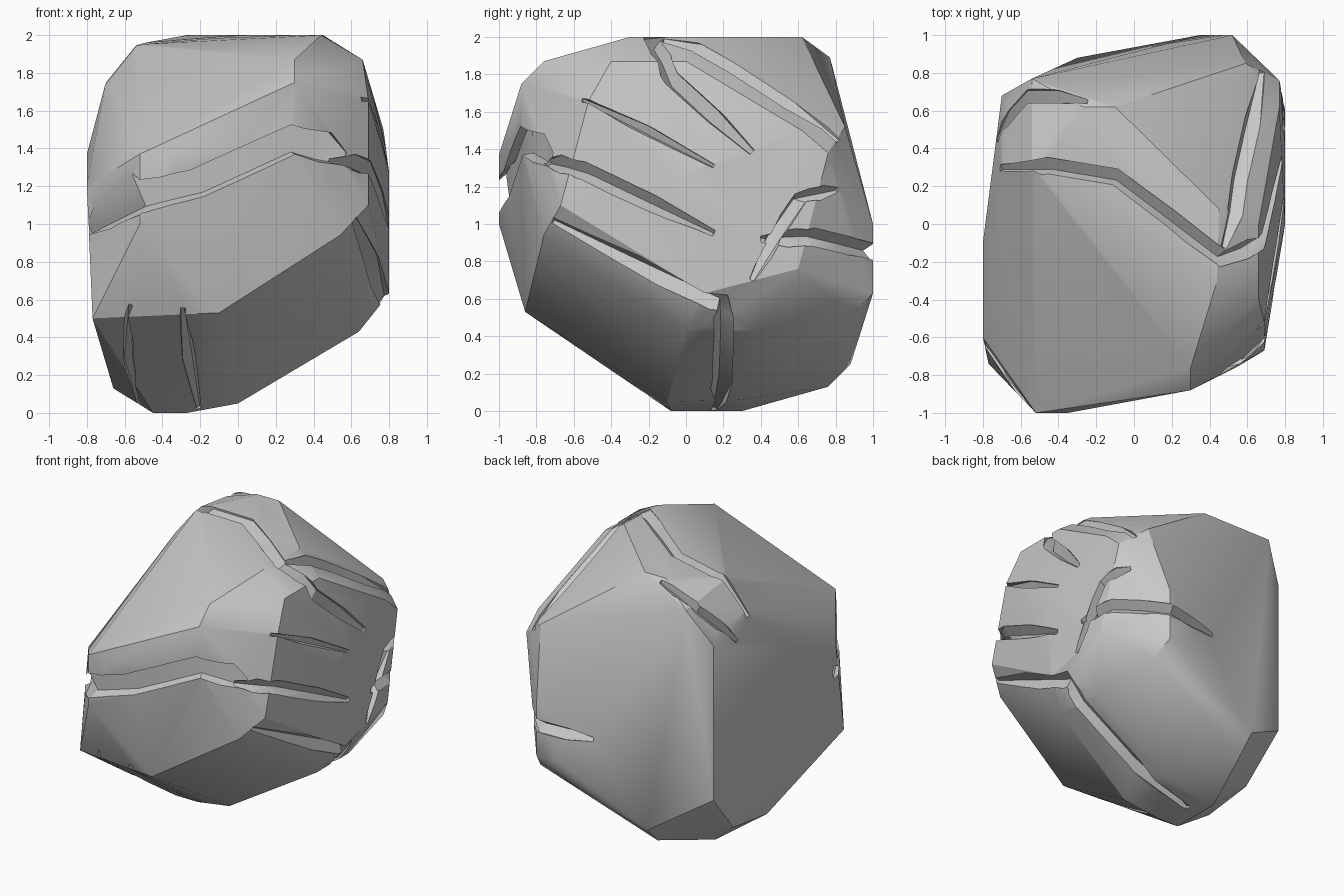
import bpy, bmesh, math
from mathutils import Vector

if "Cube" in bpy.data.objects:
    bpy.data.objects.remove(bpy.data.objects["Cube"], do_unlink=True)

CENTRE = Vector((0, 0, 1))

# Stone colour
stone = bpy.data.materials.new("stone_grey")
stone.use_nodes = True
stone.diffuse_color = (0.58, 0.58, 0.58, 1)
for node in stone.node_tree.nodes:
    if node.type == 'BSDF_PRINCIPLED':
        node.inputs["Base Color"].default_value = stone.diffuse_color
        node.inputs["Roughness"].default_value = 0.9


def make_object(name, bm):
    """Turn a bmesh into a scene object with outward normals."""
    bmesh.ops.recalc_face_normals(bm, faces=bm.faces)
    mesh = bpy.data.meshes.new(name)
    bm.to_mesh(mesh)
    bm.free()
    obj = bpy.data.objects.new(name, mesh)
    bpy.context.scene.collection.objects.link(obj)
    return obj


# Corners that repeat on the opposite side, mirrored through the centre
mirrored_corners = [(-.52, -1, 1.37), (-.52, -1, 1), (-.35, -1, 1.37),
                    (.3, -.88, 1.75), (.3, -.76, 1.87), (.8, .1, .63),
                    (-.45, -.08, 0)]

# Corners of the lower block
lower_corners = [(-.1, -.86, .53), (.54, -.76, .94), (.64, 0, .43), (0, -.1, .05),
                 (-.27, -.08, 0), (-.66, 0, .13), (-.66, .39, .18),
                 (-.77, -.74, .5), (-.45, .3, 0), (0, .29, .06),
                 (.64, .38, .43), (.57, .88, .5), (.8, .6, .76), (-.7, .68, .5)]

# Corners of the upper block
upper_corners = [(.3, -.88, 1.42), (.66, -.4, 1.87), (.66, 0, 1.87),
                 (.69, -.52, 1.66), (.69, -.67, 1.1), (.8, 0, 1.27),
                 (.77, .76, 1.38), (.77, .62, 1.5), (.59, .85, 1.52),
                 (-.27, .62, 2), (-.1, .62, 2), (.44, -.3, 2),
                 (-.54, .77, 1.89), (-.54, .3, 1.95), (-.7, .68, 1.64),
                 (-.7, .3, 1.75), (-.8, -.6, 1.2)]

# Boulder body wrapped round its corners
bm = bmesh.new()
for corner in mirrored_corners:
    bm.verts.new(corner)
    bm.verts.new(2 * CENTRE - Vector(corner))
for corner in lower_corners + upper_corners:
    bm.verts.new(corner)
hull = bmesh.ops.convex_hull(bm, input=bm.verts)
loose = {item for item in hull["geom_interior"] + hull["geom_unused"]
         if isinstance(item, bmesh.types.BMVert)}
bmesh.ops.delete(bm, geom=list(loose), context='VERTS')
boulder = make_object("boulder", bm)
boulder.data.materials.append(stone)
bpy.context.view_layer.update()

cutters = []


def on_surface(point):
    """Push a point radially onto the boulder."""
    ray = (point - CENTRE).normalized()
    hit, position, _, _ = boulder.ray_cast(CENTRE + ray * 4, -ray)
    return position if hit else point


def crack(*path, width=.05, depth=.06, lip=1):
    """Cut a tapered wedge along the surface; lip widens its left bank."""
    path = [Vector(point) for point in path]
    points = []
    for start, end in zip(path, path[1:]):
        points += [on_surface(start), on_surface(start.lerp(end, .5))]
    points.append(on_surface(path[-1]))
    last = len(points) - 1

    bm = bmesh.new()
    rings = []
    for i, point in enumerate(points):
        out = (point - CENTRE).normalized()
        along = points[min(i + 1, last)] - points[max(i - 1, 0)]
        side = along.cross(out).normalized() * width
        taper = .35 if i in (0, last) else 1
        offsets = (out * .12, side * taper, -out * depth * taper,
                   -side * taper * lip)
        rings.append([bm.verts.new(point + offset) for offset in offsets])
    for ring, following in zip(rings, rings[1:]):
        for j in range(4):
            n = (j + 1) % 4
            bm.faces.new((ring[j], ring[n], following[n], following[j]))
    bm.faces.new(rings[0])
    bm.faces.new(rings[-1][::-1])

    cutter = make_object("crack_cutter", bm)
    cutter.hide_render = True
    cutters.append(cutter)
    modifier = boulder.modifiers.new("crack", 'BOOLEAN')
    modifier.operation = 'DIFFERENCE'
    modifier.solver = 'EXACT'
    modifier.object = cutter


# Long overhang round the front, carried on along the flank
crack((-.8, -.6, .95), (-.52, -1, 1.1), (-.2, -.95, 1.18), (.3, -.88, 1.41),
      (.56, -.72, 1.32), depth=.07, lip=3.5)
crack((.5, -.76, 1.34), (.69, -.54, 1.28), (.8, .15, .95))

# Upper flank
crack((.68, -.58, 1.69), (.8, .15, 1.31), width=.03, depth=.04)

# Lower flank, turning under the base
crack((.62, -.72, 1.02), (.78, .2, .56), (.64, .2, .43), (-.35, .15, 0), width=.06)

# Top, running down the flank
crack((-.72, .3, 1.72), (-.1, .25, 2), (.46, -.18, 1.97), (.68, -.08, 1.77),
      (.78, .35, 1.38))

# Left shoulder
crack((.46, -.12, 1.95), (.56, .25, 1.83), (.69, .83, 1.45))

# Back corner
crack((.8, .4, .92), (.77, .68, .93), (.5, 1, .85), (.1, .97, .83))
crack((.8, .35, .7), (.77, .6, 1.14), (.7, .8, 1.18), width=.04)

# Lower front
crack((-.6, -.85, .55), (-.52, -.05, .06), width=.03, depth=.03)
crack((-.3, -.87, .54), (-.2, -.1, .05), width=.04, depth=.04)

# Back of the top
crack((-.25, .66, 2), (-.57, .68, 1.88), (-.74, .45, 1.6), width=.04)

# Bake the cuts and drop the cutters
bpy.context.view_layer.update()
graph = bpy.context.evaluated_depsgraph_get()
baked = bpy.data.meshes.new_from_object(boulder.evaluated_get(graph))
boulder.modifiers.clear()
boulder.data = baked
baked.materials.clear()
baked.materials.append(stone)
for polygon in baked.polygons:
    polygon.material_index = 0
for cutter in cutters:
    bpy.data.objects.remove(cutter, do_unlink=True)

# Soft faces with crisp breaks
bpy.ops.object.select_all(action='DESELECT')
boulder.select_set(True)
bpy.context.view_layer.objects.active = boulder
bpy.ops.object.shade_smooth_by_angle(angle=math.radians(30))
